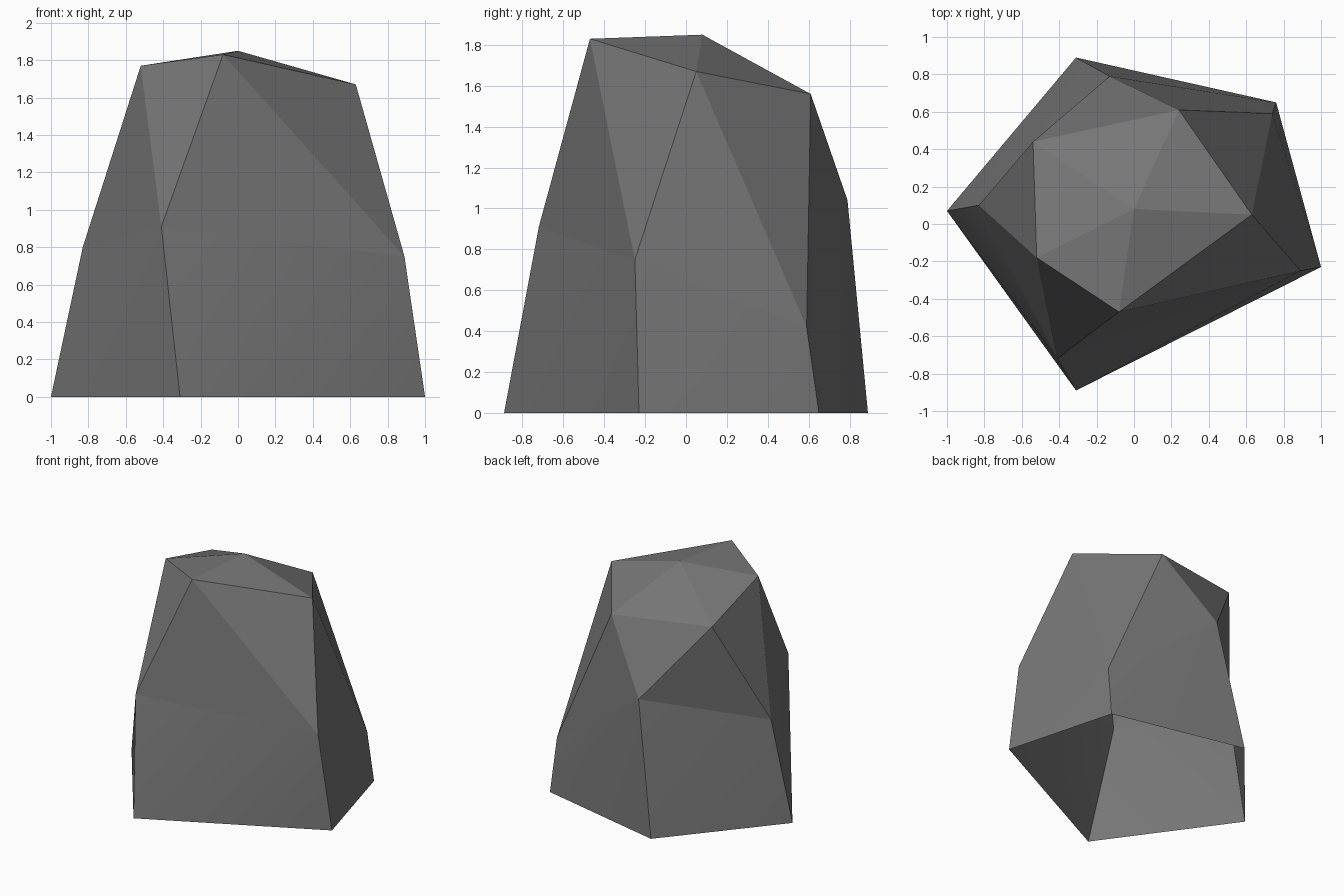
import bpy, bmesh

if "Cube" in bpy.data.objects:
    bpy.data.objects.remove(bpy.data.objects["Cube"])

# Rock colour
grey = bpy.data.materials.new("stone_grey")
grey.diffuse_color = (0.18, 0.18, 0.18, 1)
grey.use_nodes = True
grey.node_tree.nodes["Principled BSDF"].inputs["Base Color"].default_value = grey.diffuse_color

# Three irregular five-sided rings (counter-clockwise) and a peak
RINGS = [
    [(-1, .07, 0), (-.31, -.89, 0), (1, -.23, 0), (.76, .65, 0), (-.31, .89, 0)],
    [(-.83, .10, .80), (-.41, -.72, .91), (.89, -.25, .75), (.74, .59, .42), (-.13, .79, 1.04)],
    [(-.52, -.18, 1.77), (-.08, -.47, 1.83), (.63, .05, 1.67), (.24, .61, 1.56), (-.54, .44, 1.60)],
]
bm = bmesh.new()
base, mid, top = [[bm.verts.new(p) for p in ring] for ring in RINGS]
peak = bm.verts.new((0, .08, 1.85))

soft = []
for i in range(5):
    j = (i + 1) % 5
    # foot: two triangles sharing a soft diagonal
    bm.faces.new((base[i], base[j], mid[j]))
    bm.faces.new((base[i], mid[j], mid[i]))
    soft.append((base[i], mid[j]))
    # body: staggered triangles
    bm.faces.new((mid[i], mid[j], top[i]))
    bm.faces.new((top[i], mid[j], top[j]))
    # cap
    bm.faces.new((top[i], top[j], peak))

# Faceted shading everywhere except over the foot diagonals
for f in bm.faces:
    f.smooth = True
for e in bm.edges:
    e.smooth = False
for a, b in soft:
    bm.edges.get((a, b)).smooth = True

# Rock, open underneath
mesh = bpy.data.meshes.new("rock")
bm.to_mesh(mesh)
bm.free()
mesh.materials.append(grey)
rock = bpy.data.objects.new("rock", mesh)
bpy.context.collection.objects.link(rock)
